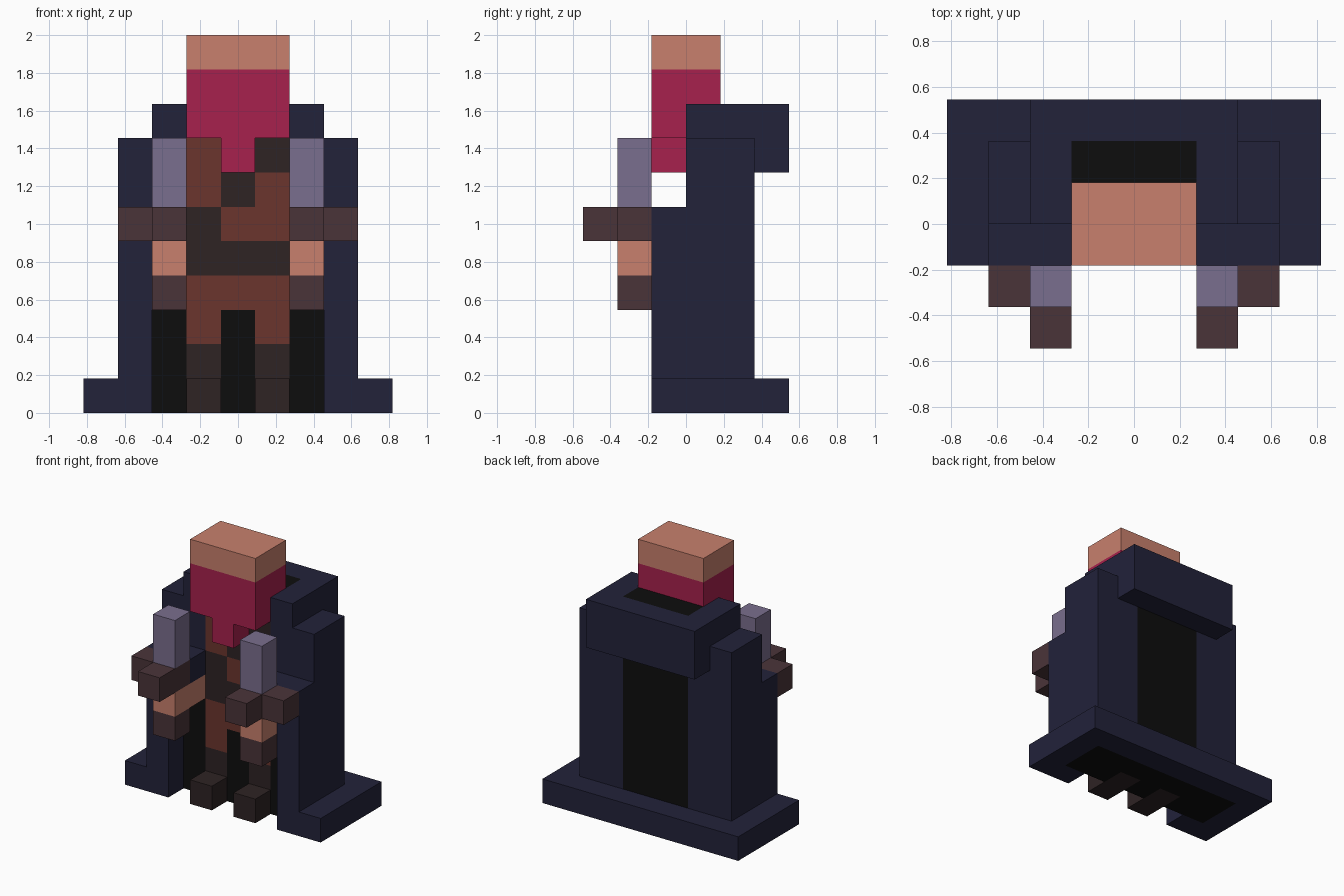
import bpy, bmesh
from mathutils import Vector

if "Cube" in bpy.data.objects:
    bpy.data.objects.remove(bpy.data.objects["Cube"])

U = 2 / 11          # block size: the figure is 11 blocks tall


def material(name, rgb):
    def lin(c):
        c /= 255
        return c / 12.92 if c <= 0.04045 else ((c + 0.055) / 1.055) ** 2.4
    m = bpy.data.materials.new(name)
    m.diffuse_color = (*[lin(c) for c in rgb], 1)
    m.use_nodes = True
    m.node_tree.nodes["Principled BSDF"].inputs["Base Color"].default_value = m.diffuse_color
    return m


MATS = {n: material(n, c) for n, c in {
    "skin": (200, 128, 109), "crimson": (167, 33, 77), "navy": (34, 34, 58),
    "black": (13, 13, 13), "lilac": (122, 110, 142), "mauve_brown": (74, 52, 57),
    "red_brown": (107, 53, 45), "dark_brown": (46, 35, 36)}.items()}

cells = {}          # (x, y, z) -> (part, colour); column x is centred on x


def fill(part, colour, xs, ys, zs, mirror=False):
    """Fill columns xs[0]..xs[1] (inclusive), y and z from/to block planes."""
    for x in range(xs[0], xs[1] + 1):
        for y in range(*ys):
            for z in range(*zs):
                for sx in ((x, -x) if mirror else (x,)):
                    cells[sx, y, z] = (part, colour)


# cloak: hem, body, front flaps, sleeves and collar
fill("cloak", "navy", (-4, 4), (0, 3), (0, 1))
fill("cloak", "navy", (-3, 3), (0, 2), (0, 8))
fill("cloak", "navy", (3, 4), (-1, 0), (0, 1), True)
fill("cloak", "navy", (3, 3), (-1, 0), (0, 6), True)
fill("cloak", "navy", (2, 2), (-1, 0), (5, 6), True)
fill("cloak", "navy", (-2, 2), (0, 3), (7, 9))
# dark lining, seen at the front, underneath and inside the collar
fill("lining", "black", (-3, 3), (0, 2), (0, 1))
fill("lining", "black", (-2, 2), (0, 1), (0, 4))
fill("lining", "black", (-1, 1), (1, 2), (1, 9))

# torso with a diagonal sash and belt, set flush in the lining
fill("torso", "red_brown", (-1, 1), (0, 1), (3, 8))
fill("torso", "dark_brown", (-1, 1), (0, 1), (4, 5))
for i in (-1, 0, 1):
    fill("torso", "dark_brown", (i, i), (0, 1), (6 + i, 7 + i))
# legs and boots
fill("legs", "red_brown", (1, 1), (0, 1), (2, 3), True)
fill("legs", "dark_brown", (1, 1), (0, 1), (0, 2), True)
fill("legs", "dark_brown", (1, 1), (-1, 0), (0, 1), True)

# head with wrapped face
fill("head", "skin", (-1, 1), (-1, 1), (10, 11))
fill("face_wrap", "crimson", (-1, 1), (-1, 1), (8, 10))
fill("face_wrap", "crimson", (0, 0), (-1, 0), (7, 8))

# forearms and daggers (grip end, guard, blade)
fill("forearms", "skin", (2, 2), (-2, 0), (4, 5), True)
fill("dagger_hilts", "mauve_brown", (2, 2), (-2, -1), (3, 4), True)
fill("dagger_hilts", "mauve_brown", (2, 3), (-2, -1), (5, 6), True)
fill("dagger_hilts", "mauve_brown", (2, 2), (-3, -2), (5, 6), True)
fill("dagger_blades", "lilac", (2, 2), (-2, -1), (6, 8), True)


def build(part):
    """Make one object from the outer faces of a part's blocks."""
    colours = sorted({c for p, c in cells.values() if p == part})
    bm = bmesh.new()
    for (x, y, z), (p, colour) in cells.items():
        if p != part:
            continue
        centre = Vector((x, y + 0.5, z + 0.5))
        for axis in range(3):
            for s in (-1, 1):
                n = Vector((0, 0, 0))
                n[axis] = s
                if (x + int(n.x), y + int(n.y), z + int(n.z)) in cells:
                    continue
                a = Vector((0, 0, 0))
                a[(axis + 1) % 3] = 0.5
                b = n.cross(a)
                mid = centre + n / 2
                f = bm.faces.new([bm.verts.new((mid + v) * U)
                                  for v in (-a - b, a - b, a + b, b - a)])
                f.material_index = colours.index(colour)
    bmesh.ops.remove_doubles(bm, verts=bm.verts, dist=1e-4)
    bmesh.ops.dissolve_limit(bm, angle_limit=0.01, verts=bm.verts,
                             edges=bm.edges, delimit={'MATERIAL'})
    me = bpy.data.meshes.new(part)
    bm.to_mesh(me)
    bm.free()
    for c in colours:
        me.materials.append(MATS[c])
    bpy.context.collection.objects.link(bpy.data.objects.new(part, me))


for part in sorted({p for p, c in cells.values()}):
    build(part)
